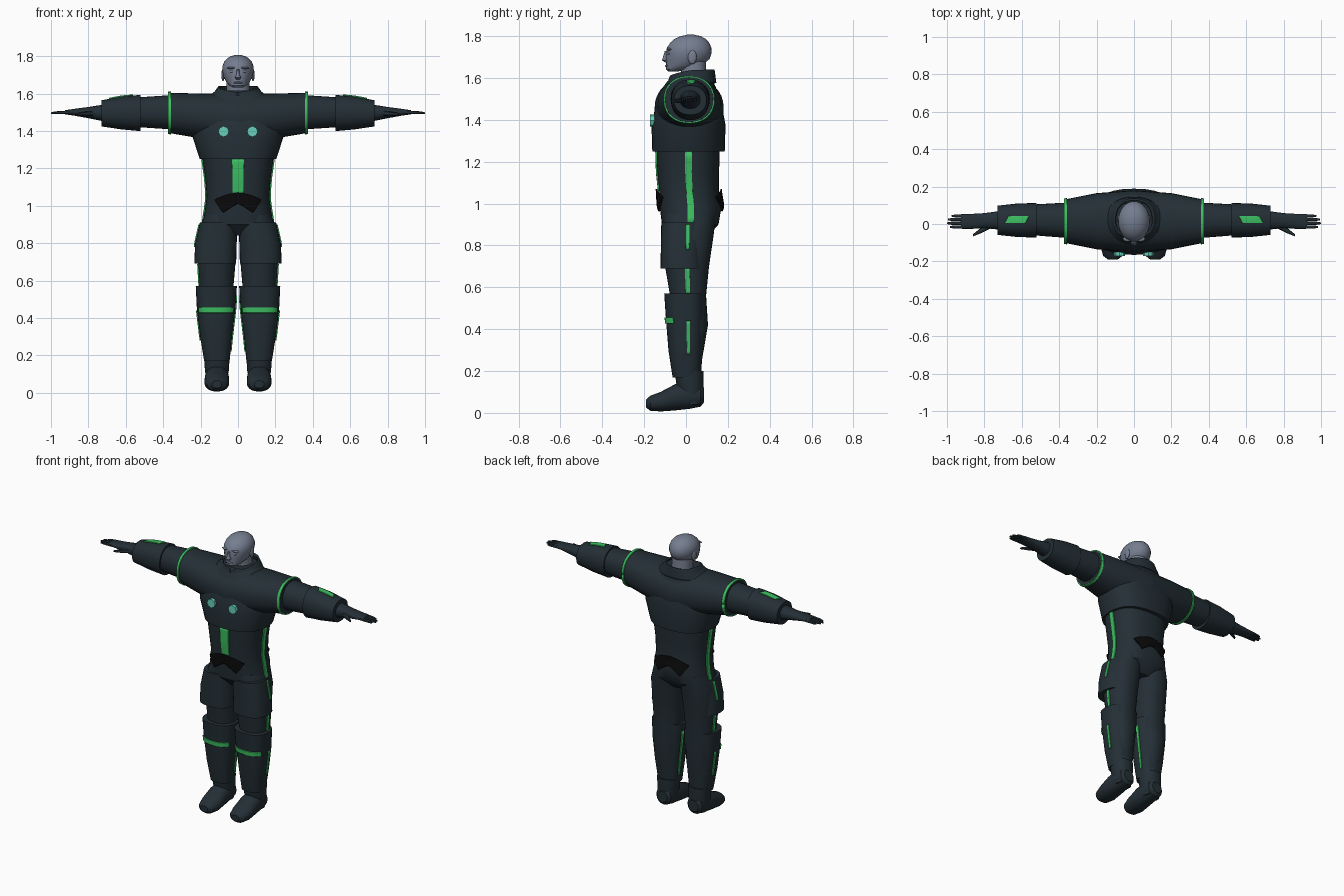
import bpy
import bmesh
from math import sin, cos, radians, copysign

default_cube = bpy.data.objects.get("Cube")
if default_cube:
    bpy.data.objects.remove(default_cube)


def make_material(name, red, green, blue):
    mat = bpy.data.materials.new(name)
    mat.use_nodes = True
    colour = (red, green, blue, 1)
    mat.diffuse_color = colour
    mat.node_tree.nodes["Principled BSDF"].inputs["Base Color"].default_value = colour
    return mat


suit = make_material("dark suit", .017, .028, .036)
glow = make_material("green trim", .045, .52, .12)
teal = make_material("teal light", .14, .62, .5)
skin = make_material("grey skin", .18, .21, .28)
black = make_material("black plate", .003, .003, .003)

PLACE = {
    "x": lambda t, p, q: (t, p, q),
    "y": lambda t, p, q: (p, t, q),
    "z": lambda t, p, q: (p, q, t),
}
parts = []


def finish(name, bm, mat, mirror=False, thickness=0):
    """Turn a bmesh into a named object, optionally thickened and mirrored."""
    bmesh.ops.recalc_face_normals(bm, faces=bm.faces)
    mesh = bpy.data.meshes.new(name)
    bm.to_mesh(mesh)
    bm.free()
    mesh.materials.append(mat)
    obj = bpy.data.objects.new(name, mesh)
    bpy.context.collection.objects.link(obj)
    if thickness:
        shell = obj.modifiers.new("Thickness", "SOLIDIFY")
        shell.thickness = thickness
        shell.offset = 0
    if mirror:
        flip = obj.modifiers.new("Mirror", "MIRROR")
        flip.use_mirror_merge = False
    parts.append(obj)
    return obj


def surface_point(ring, angle, axis, power, offset=0):
    """Point on a superellipse ring given as (t, centre, radius, centre, radius)."""
    t, c1, r1, c2, r2 = ring
    c, s = cos(radians(angle)), sin(radians(angle))
    p = c1 + (r1 + offset) * copysign(abs(c) ** (2 / power), c)
    q = c2 + (r2 + offset) * copysign(abs(s) ** (2 / power), s)
    return PLACE[axis](t, p, q)


def skin_rows(bm, rows, closed):
    grid = [[bm.verts.new(point) for point in row] for row in rows]
    for low, high in zip(grid, grid[1:]):
        for i in range(len(low) - (0 if closed else 1)):
            j = (i + 1) % len(low)
            bm.faces.new((low[i], low[j], high[j], high[i]))
    return grid


def loft(name, mat, axis, rings, mirror=False, power=2.2, sides=32):
    """Closed, capped body through a series of rings."""
    bm = bmesh.new()
    rows = [[surface_point(ring, 360 * i / sides, axis, power) for i in range(sides)]
            for ring in rings]
    grid = skin_rows(bm, rows, True)
    bm.faces.new(grid[0])
    bm.faces.new(grid[-1])
    return finish(name, bm, mat, mirror)


def blend(values, u):
    """Piecewise linear value along a short list."""
    x = u * (len(values) - 1)
    i = min(int(x), len(values) - 2)
    return values[i] + (values[i + 1] - values[i]) * (x - i)


def ring_at(rings, t):
    for a, b in zip(rings, rings[1:]):
        if t <= b[0]:
            break
    f = (t - a[0]) / (b[0] - a[0])
    return [m + (n - m) * f for m, n in zip(a, b)]


def trim(name, mat, axis, rings, angles, low, high, mirror=False, power=2.2,
         offset=.002, thickness=.008, columns=32, steps=10):
    """Thin plate hugging a lofted body between two angles and two edge lines."""
    bm = bmesh.new()
    rows = []
    for k in range(steps + 1):
        row = []
        for i in range(columns + 1):
            u = i / columns
            t = blend((blend(low, u), blend(high, u)), k / steps)
            row.append(surface_point(ring_at(rings, t), blend(angles, u), axis, power, offset))
        rows.append(row)
    skin_rows(bm, rows, False)
    return finish(name, bm, mat, mirror, thickness)


def blob(name, mat, centre, size, mirror=False):
    bm = bmesh.new()
    bmesh.ops.create_uvsphere(bm, u_segments=16, v_segments=10, radius=1)
    bmesh.ops.scale(bm, vec=size, verts=bm.verts)
    bmesh.ops.translate(bm, vec=centre, verts=bm.verts)
    return finish(name, bm, mat, mirror)


# Torso and jacket
torso = [(.84, 0, .1, .02, .08), (.9, 0, .19, .02, .135), (.98, 0, .177, .022, .147),
         (1.05, 0, .168, .015, .142), (1.15, 0, .176, .01, .148), (1.28, 0, .195, .01, .152)]
chest = [(1.25, 0, .205, .012, .173), (1.375, 0, .245, .012, .177), (1.46, 0, .25, .013, .16),
         (1.55, 0, .2, .015, .13), (1.615, 0, .12, .025, .09)]
shoulder = [(0, .015, .165, 1.455, .145), (.2, .015, .15, 1.48, .12),
            (.375, .015, .115, 1.497, .107)]
loft("torso", suit, "z", torso, power=2.5)
loft("jacket_chest", suit, "z", chest, power=2.4)
loft("jacket_shoulders", suit, "x", shoulder, mirror=True)
trim("sleeve_bands", glow, "x", shoulder, (0, 360), (.358, .358), (.374, .374), True)

# Collar, higher at the back
collar = [(1.57, 0, .145, .028, .11), (1.65, 0, .088, .035, .092)]
trim("collar", suit, "z", collar, (-90, 270), (1.575, 1.575),
     (1.605, 1.635, 1.64, 1.635, 1.605), thickness=.012)

# Belly stripe, side stripes and belt plates
trim("belly_stripe", glow, "z", torso, (-96, -84), (1.06, 1.06), (1.25, 1.25), power=2.5)
trim("waist_side_stripes", glow, "z", torso, (-3, 4), (.9, .9), (1.25, 1.25), True, 2.5)
for label, start in (("front", -128), ("back", 52)):
    trim(label + "_belt_plate", black, "z", torso, (start, start + 76),
         (1.03, .963, 1.01, .963, 1.03), (1.032, 1.055, 1.07, 1.055, 1.032),
         power=2.5, offset=.012)

# Chest lights
for label, x in (("left", .077), ("right", -.077)):
    bpy.ops.mesh.primitive_cylinder_add(vertices=8, radius=.029, depth=.02,
                                        location=(x, -.161, 1.397),
                                        rotation=(radians(90), 0, 0))
    light = bpy.context.object
    light.name = label + "_chest_light"
    light.data.materials.append(teal)
    parts.append(light)

# Arms
cuff = [(.52, .02, .092, 1.496, .097), (.62, .02, .09, 1.496, .088), (.73, .02, .078, 1.494, .07)]
loft("upper_arms", suit, "x", [(.35, .02, .095, 1.5, .092), (.53, .022, .083, 1.5, .08)], True)
loft("forearm_cuffs", suit, "x", cuff, True)
trim("forearm_lights", glow, "x", cuff, (78, 98), (.56, .58), (.67, .69), True)
loft("hands", suit, "x", [(.7, .02, .052, 1.496, .048), (.8, .018, .04, 1.498, .03),
                          (.87, .014, .04, 1.5, .019), (.925, .014, .039, 1.5, .011)], True)
for label, y, tip in (("index", -.016, .985), ("middle", .004, 1),
                      ("ring", .024, .995), ("little", .043, .975)):
    loft(label + "_fingers", suit, "x", [(.9, y, .01, 1.5, .01), (tip - .02, y, .008, 1.497, .008),
                                         (tip, y, .004, 1.495, .004)], True, sides=10)
loft("thumbs", suit, "x", [(.76, .0, .02, 1.495, .015), (.82, -.036, .014, 1.492, .011),
                           (.86, -.06, .006, 1.49, .006)], True, sides=10)

# Legs and armour pads
leg = [(.12, .113, .055, .015, .055), (.25, .113, .065, .008, .068), (.42, .118, .085, .015, .09),
       (.56, .115, .09, .01, .086), (.7, .113, .1, .005, .105), (.85, .108, .104, .012, .12),
       (.95, .09, .09, .02, .125)]
thigh = [(.69, .122, .112, -.02, .102), (.8, .118, .111, -.02, .1), (.91, .106, .098, -.018, .1)]
shin = [(.17, .113, .068, .002, .066), (.3, .117, .085, -.002, .082),
        (.45, .117, .103, -.004, .092), (.57, .116, .11, -.008, .096)]
loft("legs", suit, "z", leg, True)
loft("thigh_pads", suit, "z", thigh, True, 2.5)
loft("shin_guards", suit, "z", shin, True, 2.5)
trim("knee_stripes", glow, "z", shin, (-148, -32), (.428, .428), (.456, .456), True, 2.5)
trim("thigh_side_stripes", glow, "z", thigh, (7, 15), (.78, .78), (.9, .9), True, 2.5)
trim("knee_side_stripes", glow, "z", leg, (-5, 5), (.57, .57), (.69, .69), True)
trim("shin_outer_stripes", glow, "z", shin, (2, 10), (.28, .28), (.44, .44), True, 2.5)
trim("shin_inner_stripes", glow, "z", shin, (164, 173), (.22, .22), (.52, .52), True, 2.5)

# Boots
loft("boot_shafts", suit, "z", [(.04, .113, .05, .03, .045), (.12, .113, .064, .02, .064),
                                (.2, .113, .069, .015, .069)], True)
loft("boot_feet", suit, "y", [(-.19, .113, .026, .045, .02), (-.17, .113, .052, .046, .036),
                              (-.12, .113, .066, .054, .047), (-.05, .113, .065, .075, .063),
                              (.02, .113, .06, .085, .065), (.07, .113, .052, .085, .055),
                              (.086, .113, .035, .085, .035)], True)

# Head and neck
loft("neck", skin, "z", [(1.56, 0, .065, .04, .06), (1.68, 0, .06, .035, .06)])
loft("head", skin, "z", [(1.632, 0, .025, -.06, .025), (1.642, 0, .045, -.04, .055),
                         (1.66, 0, .062, -.01, .084), (1.69, 0, .077, .008, .104),
                         (1.72, 0, .084, .013, .109), (1.745, 0, .084, .015, .106),
                         (1.77, 0, .074, .018, .092), (1.788, 0, .058, .02, .073),
                         (1.8, 0, .038, .022, .048), (1.807, 0, .012, .023, .016)], power=2)
loft("nose", skin, "z", [(1.675, 0, .01, -.09, .01), (1.685, 0, .016, -.098, .017),
                         (1.7, 0, .009, -.097, .013), (1.73, 0, .007, -.09, .011)], sides=12)
blob("ears", skin, (.08, .03, 1.7), (.009, .021, .034), True)
blob("brows", skin, (.033, -.08, 1.737), (.026, .014, .006), True)
blob("eyes", skin, (.031, -.081, 1.718), (.015, .009, .008), True)
blob("lips", skin, (0, -.091, 1.658), (.024, .009, .006))

# Smooth shading with sharp edges kept
bpy.ops.object.select_all(action="DESELECT")
for obj in parts:
    obj.select_set(True)
bpy.context.view_layer.objects.active = parts[0]
bpy.ops.object.shade_smooth_by_angle(angle=radians(35))
